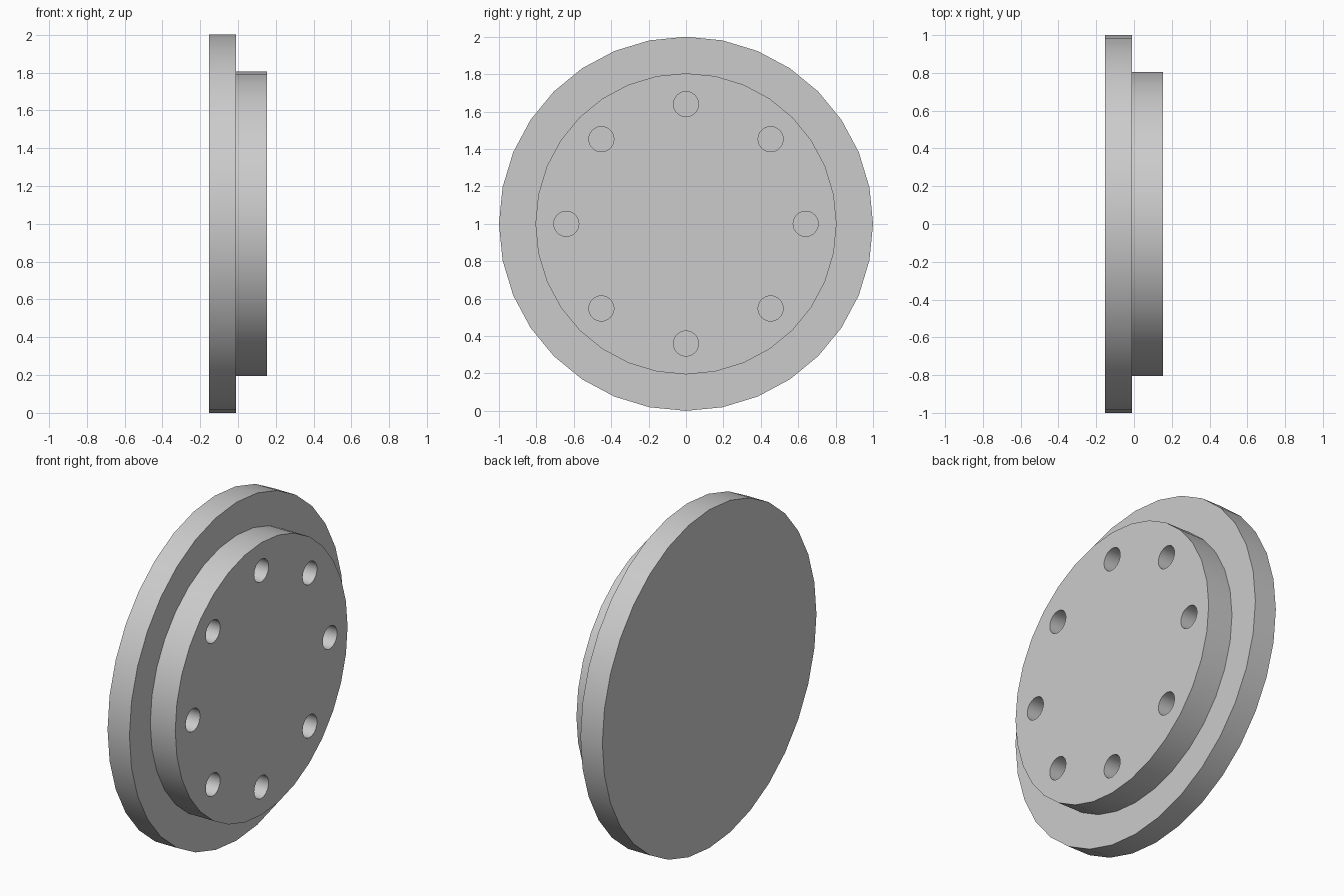
import bpy
from math import cos, sin, pi, radians

cube = bpy.data.objects.get("Cube")
if cube:
    bpy.data.objects.remove(cube, do_unlink=True)

steel = bpy.data.materials.new("light_grey")
steel.use_nodes = True
grey = (0.6, 0.6, 0.6, 1)
steel.diffuse_color = grey
steel.node_tree.nodes["Principled BSDF"].inputs["Base Color"].default_value = grey

BACK, STEP, FRONT = -0.153, -0.01, 0.153


def disc(name, radius, x0, x1, sides, y=0, z=1):
    """Cylinder lying along x, with a corner pointing straight up."""
    bpy.ops.mesh.primitive_cylinder_add(
        vertices=sides, radius=radius, depth=x1 - x0,
        location=((x0 + x1) / 2, y, z), rotation=(0, pi / 2, 0))
    ob = bpy.context.object
    ob.name = name
    ob.data.materials.append(steel)
    return ob


def apply_boolean(target, other, operation):
    mod = target.modifiers.new(operation.lower(), 'BOOLEAN')
    mod.operation = operation
    mod.solver = 'EXACT'
    mod.object = other
    bpy.ops.object.select_all(action='DESELECT')
    bpy.context.view_layer.objects.active = target
    target.select_set(True)
    bpy.ops.object.modifier_apply(modifier=mod.name)
    bpy.data.objects.remove(other, do_unlink=True)


# Wide flange with a raised round boss on its +x side
flange = disc("flange_plate", 1.0, BACK, STEP, 32)
boss = disc("boss", 0.805, STEP - 0.05, FRONT, 32)
apply_boolean(flange, boss, 'UNION')

# Ring of eight blind bolt holes, as deep as the boss
for i in range(8):
    a = i * pi / 4
    hole = disc("hole_cutter", 0.067, STEP, FRONT + 0.1, 32,
                0.64 * cos(a), 1 + 0.64 * sin(a))
    hole.hide_render = True
    apply_boolean(flange, hole, 'DIFFERENCE')

# Smooth rims, sharp edges
bpy.ops.object.select_all(action='DESELECT')
flange.select_set(True)
bpy.context.view_layer.objects.active = flange
bpy.ops.object.shade_smooth_by_angle(angle=radians(30))
